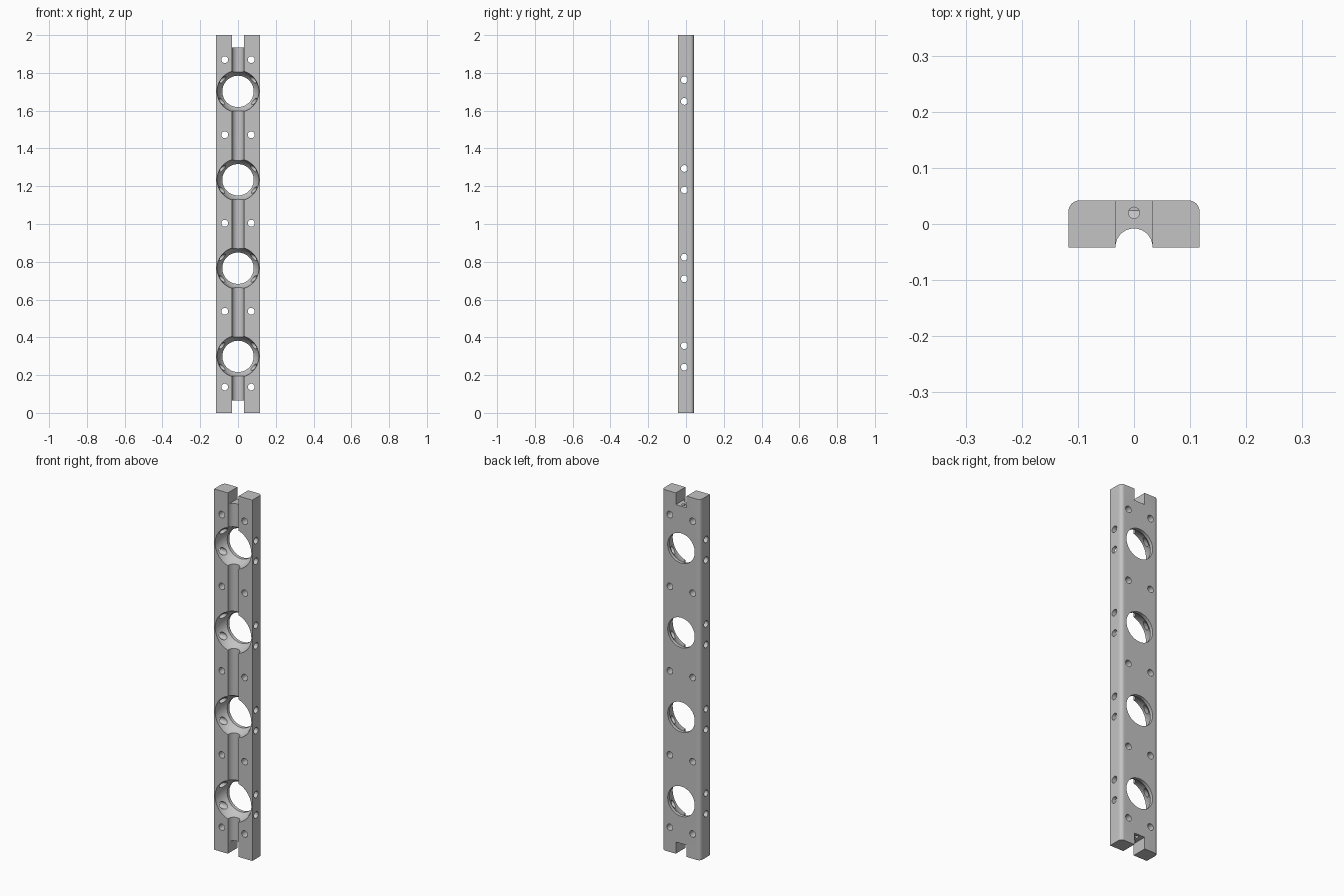
import bpy, bmesh, math
from mathutils import Matrix, Vector

old = bpy.data.objects.get("Cube")
if old:
    bpy.data.objects.remove(old)

HW, HD = 0.117, 0.042          # half width and half depth of the bar
GROOVE = 0.033                 # radius of the front groove
BORES = [0.299, 0.766, 1.234, 1.702]
CROSS = [0.299, 0.767, 1.237, 1.706]
SCREWS = [0.137, 0.538, 1.004, 1.472, 1.87]

grey = bpy.data.materials.new("light grey metal")
grey.use_nodes = True
grey.diffuse_color = (0.55, 0.55, 0.55, 1)
grey.node_tree.nodes["Principled BSDF"].inputs["Base Color"].default_value = grey.diffuse_color


def make_object(name, bm):
    bmesh.ops.recalc_face_normals(bm, faces=bm.faces)
    mesh = bpy.data.meshes.new(name)
    bm.to_mesh(mesh)
    bm.free()
    mesh.materials.append(grey)
    ob = bpy.data.objects.new(name, mesh)
    bpy.context.collection.objects.link(ob)
    return ob


def arc(cx, cy, r, a0, a1, n):
    angles = [math.radians(a0 + (a1 - a0) * i / n) for i in range(n + 1)]
    return [(cx + r * math.cos(a), cy + r * math.sin(a)) for a in angles]


def add_rod(bm, centre, axis, length, radius, sides=24):
    turn = Vector((0, 0, 1)).rotation_difference(Vector(axis)).to_matrix().to_4x4()
    bmesh.ops.create_cone(bm, cap_ends=True, segments=sides, radius1=radius,
                          radius2=radius, depth=length,
                          matrix=Matrix.Translation(centre) @ turn)


def cut(target, bm):
    """Subtract the shapes in bm from the target and drop the cutter."""
    cutter = make_object("cutter", bm)
    cutter.hide_render = True
    mod = target.modifiers.new("cut", 'BOOLEAN')
    mod.operation, mod.solver, mod.object = 'DIFFERENCE', 'EXACT', cutter
    bpy.context.view_layer.update()
    graph = bpy.context.evaluated_depsgraph_get()
    result = bpy.data.meshes.new_from_object(target.evaluated_get(graph))
    target.modifiers.clear()
    target.data = result
    bpy.data.objects.remove(cutter)


# Bar: grooved profile with rounded back corners, extruded upwards
R = 0.02
profile = [(-HW, -HD), (-GROOVE, -HD)]
profile += arc(0, -HD + 0.001, GROOVE, 180, 0, 24)
profile += [(GROOVE, -HD), (HW, -HD)]
profile += arc(HW - R, HD - R, R, 0, 90, 8)
profile += arc(-HW + R, HD - R, R, 90, 180, 8)
bm = bmesh.new()
base = bm.faces.new([bm.verts.new((x, y, 0)) for x, y in profile])
top = bmesh.ops.extrude_face_region(bm, geom=[base])["geom"]
bmesh.ops.translate(bm, vec=(0, 0, 2), verts=[v for v in top if isinstance(v, bmesh.types.BMVert)])
bar = make_object("slotted_bar", bm)

# Pairs of cross holes through the sides
bm = bmesh.new()
for z in CROSS:
    for dz in (-0.057, 0.057):
        add_rod(bm, (0, -0.009, z + dz), (1, 0, 0), 0.4, 0.018)
cut(bar, bm)

# Screw holes from front to back
bm = bmesh.new()
for z in SCREWS:
    for x in (-0.07, 0.07):
        add_rod(bm, (x, 0, z), (0, 1, 0), 0.2, 0.018)
cut(bar, bm)

# Large through bores
bm = bmesh.new()
for z in BORES:
    add_rod(bm, (0, 0, z), (0, 1, 0), 0.2, 0.083, sides=64)
cut(bar, bm)

# Bowl-shaped seats on the front of the bores
bm = bmesh.new()
for z in BORES:
    bmesh.ops.create_uvsphere(bm, u_segments=64, v_segments=40, radius=0.1113,
                              matrix=Matrix.Translation((0, -0.05, z))
                              @ Matrix.Rotation(math.pi / 2, 4, 'X'))
cut(bar, bm)

# Square notches at both ends
bm = bmesh.new()
for z in (0, 2):
    bmesh.ops.create_cube(bm, size=1, matrix=Matrix.Translation((0, 0, z))
                          @ Matrix.Diagonal((2 * GROOVE, 0.3, 0.13, 1)))
cut(bar, bm)

# Blind holes in the notch floors
bm = bmesh.new()
for z in (0.09, 1.91):
    add_rod(bm, (0, 0.02, z), (0, 0, 1), 0.12, 0.01)
cut(bar, bm)

# Smooth the round walls, keep the edges sharp
bpy.ops.object.select_all(action='DESELECT')
bar.select_set(True)
bpy.context.view_layer.objects.active = bar
bpy.ops.object.shade_smooth_by_angle(angle=math.radians(30))
